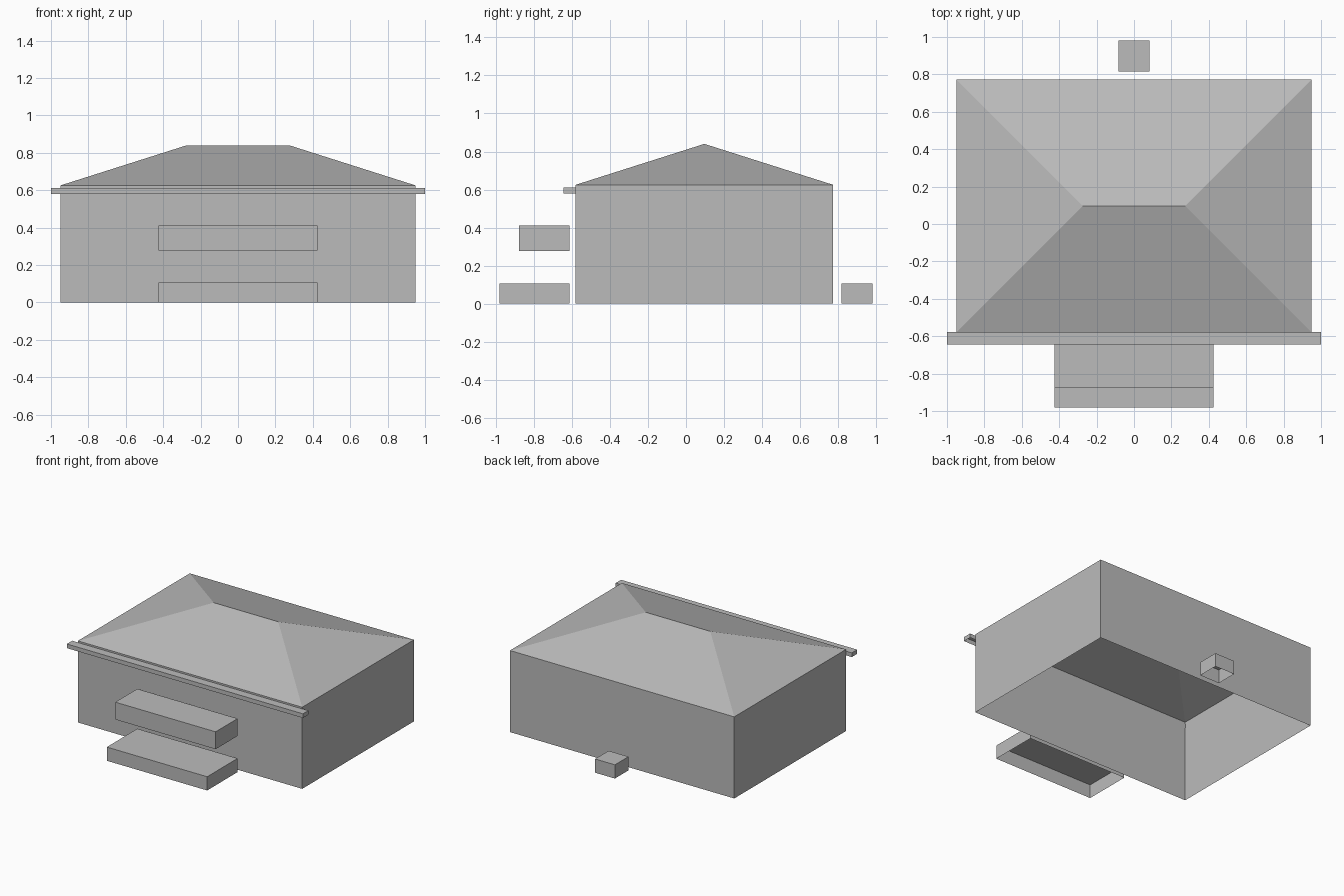
import bpy

cube = bpy.data.objects.get("Cube")
if cube:
    bpy.data.objects.remove(cube, do_unlink=True)

grey = bpy.data.materials.new("plain_grey")
grey.use_nodes = True
colour = (0.5, 0.5, 0.5, 1)
grey.diffuse_color = colour
grey.node_tree.nodes["Principled BSDF"].inputs["Base Color"].default_value = colour


def add_mesh(name, verts, faces):
    mesh = bpy.data.meshes.new(name)
    mesh.from_pydata(verts, [], faces)
    mesh.materials.append(grey)
    obj = bpy.data.objects.new(name, mesh)
    bpy.context.collection.objects.link(obj)
    return obj


def ring(half_x, y0, y1, z):
    return [(-half_x, y0, z), (half_x, y0, z), (half_x, y1, z), (-half_x, y1, z)]


SIDES = [(i, (i + 1) % 4, (i + 1) % 4 + 4, i + 4) for i in range(4)]


def open_box(name, half_x, y0, y1, z0, z1, lid=True):
    """Thin shell with an open underside."""
    verts = ring(half_x, y0, y1, z0) + ring(half_x, y0, y1, z1)
    return add_mesh(name, verts, SIDES + ([(4, 5, 6, 7)] if lid else []))


# House body: four walls, open to the roof above
WIDTH, FRONT, BACK, EAVES, TOP = 0.95, -0.58, 0.773, 0.625, 0.84
open_box("house_walls", WIDTH, FRONT, BACK, 0, EAVES, lid=False)

# Hipped roof, all slopes meeting along a short ridge
ridge_y = (FRONT + BACK) / 2
ridge_x = WIDTH - (BACK - FRONT) / 2
add_mesh("hipped_roof",
         ring(WIDTH, FRONT, BACK, EAVES) + [(-ridge_x, ridge_y, TOP), (ridge_x, ridge_y, TOP)],
         [(0, 1, 5, 4), (1, 2, 5), (2, 3, 4, 5), (3, 0, 4)])

# Front gutter, porch canopy and steps
open_box("front_gutter", 1.0, -0.643, -0.578, 0.58, 0.612)
open_box("porch_canopy", 0.425, -0.878, -0.612, 0.277, 0.41)
open_box("front_step", 0.425, -0.98, -0.612, 0, 0.105)
open_box("back_step", 0.084, 0.816, 0.98, 0, 0.105)
